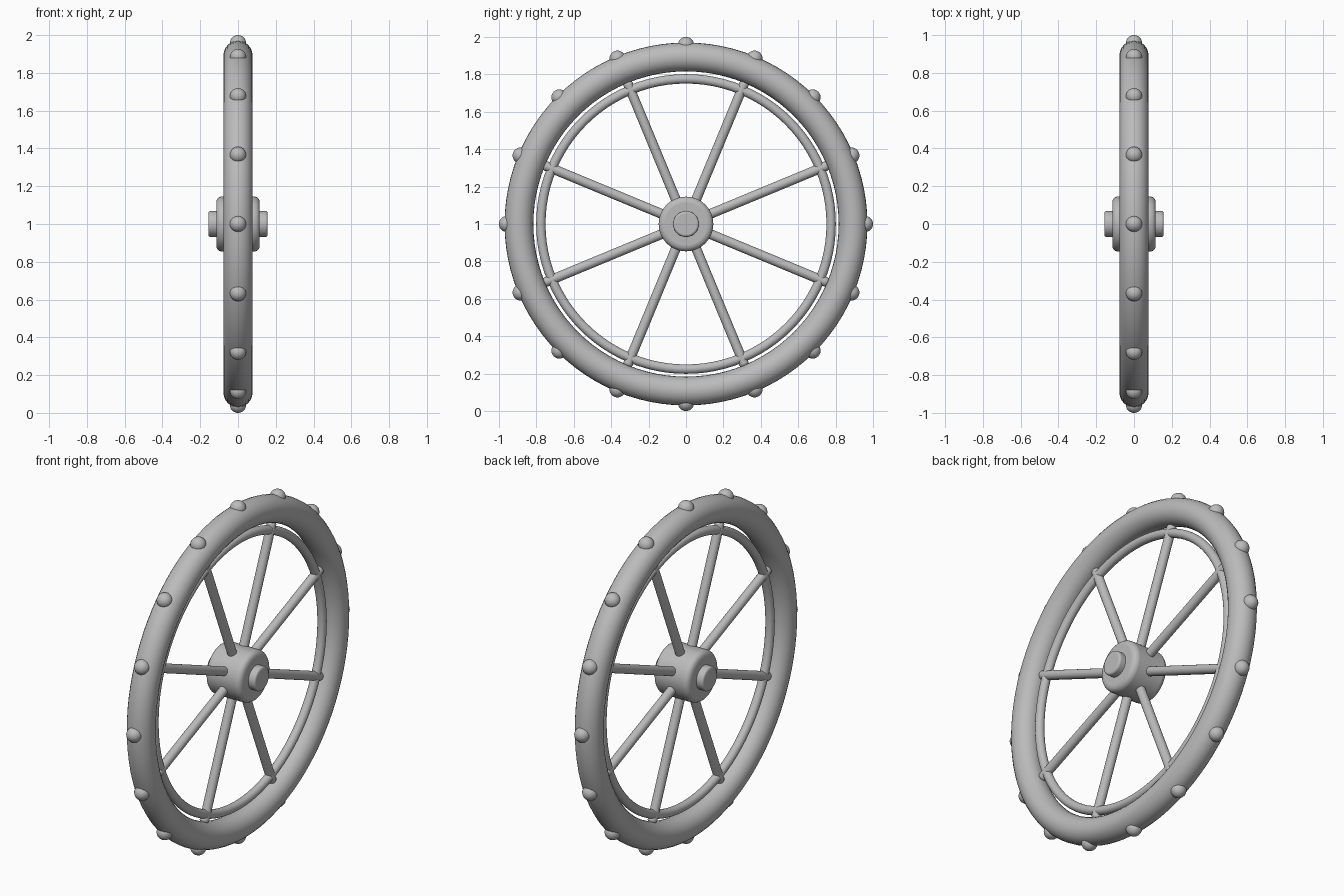
import bpy
from math import cos, sin, pi, tau
from mathutils import Vector

cube = bpy.data.objects.get("Cube")
if cube:
    bpy.data.objects.remove(cube)

CENTRE = Vector((0, 0, 1))

grey = bpy.data.materials.new("plain grey")
grey.use_nodes = True
grey.diffuse_color = (0.5, 0.5, 0.5, 1)
grey.node_tree.nodes["Principled BSDF"].inputs["Base Color"].default_value = (0.5, 0.5, 0.5, 1)


def finish(name):
    obj = bpy.context.object
    obj.name = name
    obj.data.materials.append(grey)
    bpy.ops.object.shade_smooth_by_angle()
    return obj


def radial(angle):
    return Vector((0, cos(angle), sin(angle)))


def ring(name, major, minor):
    bpy.ops.mesh.primitive_torus_add(major_radius=major, minor_radius=minor, major_segments=96,
                                     minor_segments=24, location=CENTRE, rotation=(0, pi / 2, 0))
    return finish(name)


def rod(name, start, end, radius, sides, bevel):
    axis = end - start
    bpy.ops.mesh.primitive_cylinder_add(vertices=sides, radius=radius, depth=axis.length,
                                        location=(start + end) / 2,
                                        rotation=axis.to_track_quat('Z', 'Y').to_euler())
    obj = finish(name)
    mod = obj.modifiers.new("rounded ends", 'BEVEL')
    mod.width = bevel
    mod.segments = 4
    mod.limit_method = 'ANGLE'
    return obj


# Tyre and thin inner rim
ring("tyre", 0.893, 0.077)
ring("inner_rim", 0.776, 0.025)

# Hub and axle, lying along x
for name, half, radius, bevel in (("hub", 0.115, 0.146, 0.03), ("axle", 0.157, 0.069, 0.012)):
    side = Vector((half, 0, 0))
    rod(name, CENTRE - side, CENTRE + side, radius, 64, bevel)

# Eight spokes from the hub to the tyre
for i in range(8):
    out = radial((i + 0.5) * tau / 8)
    rod(f"spoke_{i + 1}", CENTRE + out * 0.1, CENTRE + out * 0.822, 0.026, 20, 0.014)

# Sixteen round studs on the tread
for i in range(16):
    out = radial(i * tau / 16)
    bpy.ops.mesh.primitive_uv_sphere_add(segments=24, ring_count=16, radius=0.043,
                                         location=CENTRE + out * 0.957,
                                         rotation=out.to_track_quat('Z', 'Y').to_euler())
    finish(f"stud_{i + 1}")
